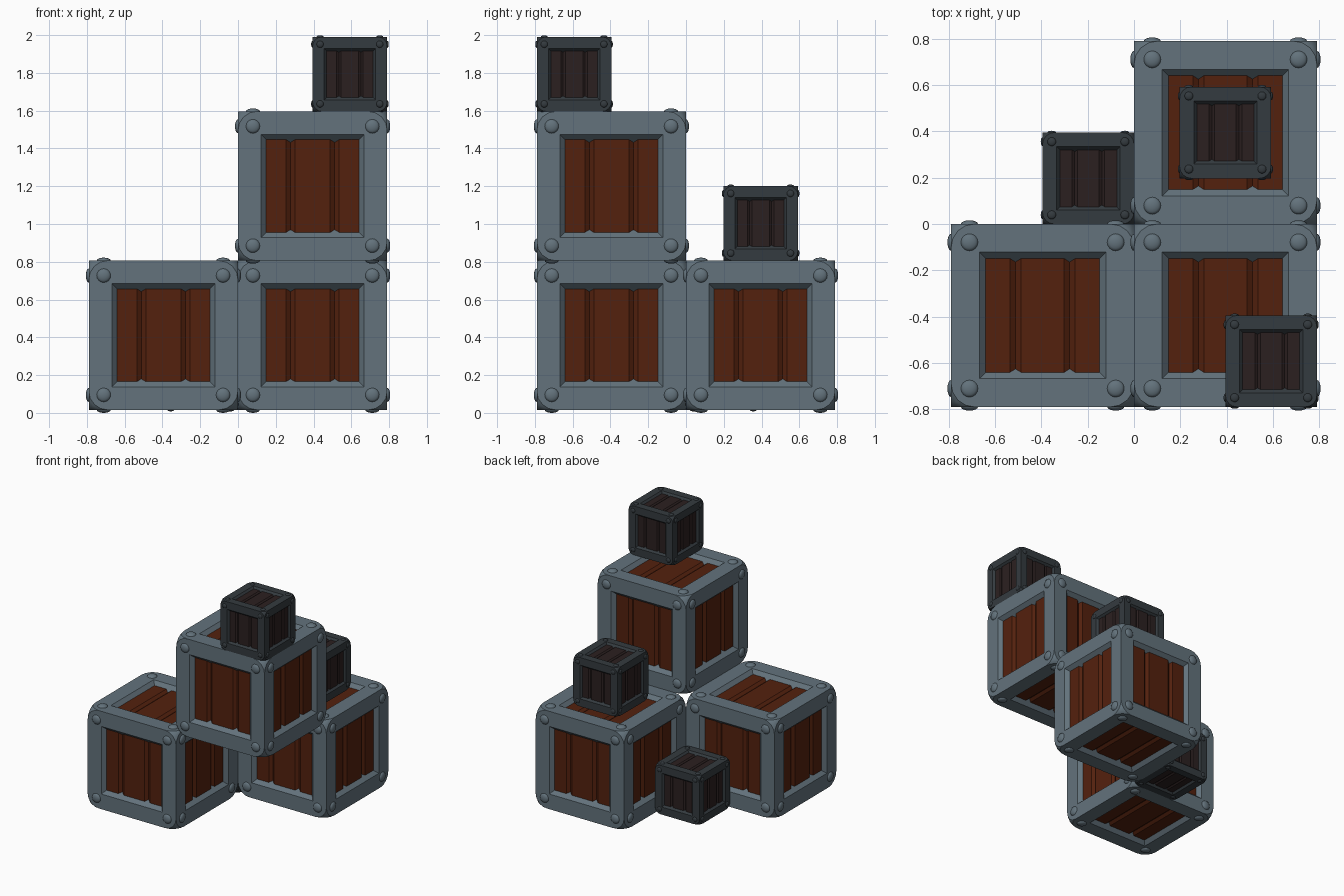
import bpy, bmesh, math
from mathutils import Matrix, Vector

cube = bpy.data.objects.get("Cube")
if cube:
    bpy.data.objects.remove(cube, do_unlink=True)

SIZE = 0.79             # large crate edge
H = SIZE / 2
STUD = 0.016            # rivet height
OPEN, FLOOR = 0.273, 0.228   # half widths of the recess mouth and floor
DEPTH = 0.05


def material(name, rgb):
    m = bpy.data.materials.new(name)
    m.use_nodes = True
    m.diffuse_color = (*rgb, 1)
    bsdf = next(n for n in m.node_tree.nodes if n.type == 'BSDF_PRINCIPLED')
    bsdf.inputs["Base Color"].default_value = (*rgb, 1)
    return m


steel = material("blue_grey_metal", (0.125, 0.170, 0.202))
wood = material("red_brown_wood", (0.088, 0.0150, 0.0042))
dark_steel = material("dark_metal", (0.034, 0.043, 0.050))
dark_wood = material("dark_wood", (0.024, 0.0142, 0.0142))

# Local +z of each turn is a face's outward direction, local y its plank direction
turns = [Matrix.Identity(4), Matrix.Rotation(math.pi, 4, 'X')]
turns += [Matrix.Rotation(k * math.pi / 2, 4, 'Z') @ Matrix.Rotation(math.pi / 2, 4, 'X')
          for k in range(4)]


def square(bm, turn, half, z):
    corners = [(-1, -1), (1, -1), (1, 1), (-1, 1)]
    return [bm.verts.new(turn @ Vector((x * half, y * half, z))) for x, y in corners]


def build_frame(bm):
    # Cube with rounded corner points and a sloped recess in every face
    bmesh.ops.create_cube(bm, size=SIZE)
    bmesh.ops.bevel(bm, geom=bm.verts[:], offset=0.1, segments=4, profile=0.5,
                    affect='VERTICES')
    big = sorted(bm.faces, key=lambda f: -f.calc_area())[:6]
    for turn in turns:
        out = turn.to_3x3() @ Vector((0, 0, 1))
        face = max(big, key=lambda f: f.normal.dot(out))
        rim = list(face.edges)
        big.remove(face)
        bmesh.ops.delete(bm, geom=[face], context='FACES_ONLY')
        mouth = square(bm, turn, OPEN, H)
        floor = square(bm, turn, FLOOR, H - DEPTH)
        for i in range(4):
            j = (i + 1) % 4
            rim.append(bm.edges.new((mouth[i], mouth[j])))
            bm.faces.new((mouth[i], mouth[j], floor[j], floor[i]))
        bm.faces.new(floor)
        bmesh.ops.triangle_fill(bm, edges=rim, use_beauty=True, normal=out)
    bmesh.ops.recalc_face_normals(bm, faces=bm.faces[:])


def build_planks(bm):
    # Three planks per face, parted by V grooves
    top, low, end = H - 0.03, H - 0.047, 0.248
    half = [(0.093, top), (0.117, low), (0.141, top), (end, top)]
    line = [(-x, z) for x, z in reversed(half)] + half
    for turn in turns:
        rows = [[bm.verts.new(turn @ Vector((x, y, z))) for x, z in line]
                for y in (-end, end)]
        for i in range(len(line) - 1):
            bm.faces.new((rows[0][i], rows[0][i + 1], rows[1][i + 1], rows[1][i]))


def build_rivets(bm):
    # Flattened dome at each corner of every face
    r, c = 0.037, H - 0.079
    for turn in turns:
        for x in (-c, c):
            for y in (-c, c):
                place = turn @ Matrix.Translation((x, y, H)) @ Matrix.Diagonal((1, 1, STUD / r, 1))
                bmesh.ops.create_uvsphere(bm, u_segments=16, v_segments=8, radius=r, matrix=place)


def make_mesh(name, build, mat):
    bm = bmesh.new()
    build(bm)
    me = bpy.data.meshes.new(name)
    bm.to_mesh(me)
    bm.free()
    me.materials.append(mat)
    return me


def crate_parts(prefix, metal, planks):
    return [make_mesh(prefix + "_crate_frame", build_frame, metal),
            make_mesh(prefix + "_crate_planks", build_planks, planks),
            make_mesh(prefix + "_crate_rivets", build_rivets, metal)]


large = crate_parts("large", steel, wood)
small = crate_parts("small", dark_steel, dark_wood)


def place_crate(label, parts, x, y, base, scale):
    for me in parts:
        ob = bpy.data.objects.new(label + "_" + me.name, me)
        ob.location = (x, y, base + H * scale)
        ob.scale = (scale,) * 3
        bpy.context.collection.objects.link(ob)


# Stack of crates
Q = H / 2
place_crate("front_right", large, -H, -H, STUD, 1)
place_crate("back_left", large, H, H, STUD, 1)
place_crate("upper", large, H, -H, STUD + SIZE, 1)
place_crate("ground", small, -Q, Q, STUD, 0.5)
place_crate("middle", small, H, H, STUD + SIZE, 0.5)
place_crate("top", small, H + Q, -H - Q, STUD + 2 * SIZE, 0.5)

# Smooth corners and rivets, sharp edges elsewhere
bpy.ops.object.select_all(action='DESELECT')
for label in ("front_right", "ground"):
    for ob in bpy.context.scene.objects:
        if ob.name.startswith(label) and not ob.name.endswith("planks"):
            ob.select_set(True)
            bpy.context.view_layer.objects.active = ob
for me in large + small:
    if not me.name.endswith("planks"):
        me.shade_smooth()
        me.set_sharp_from_angle(angle=math.radians(35))
